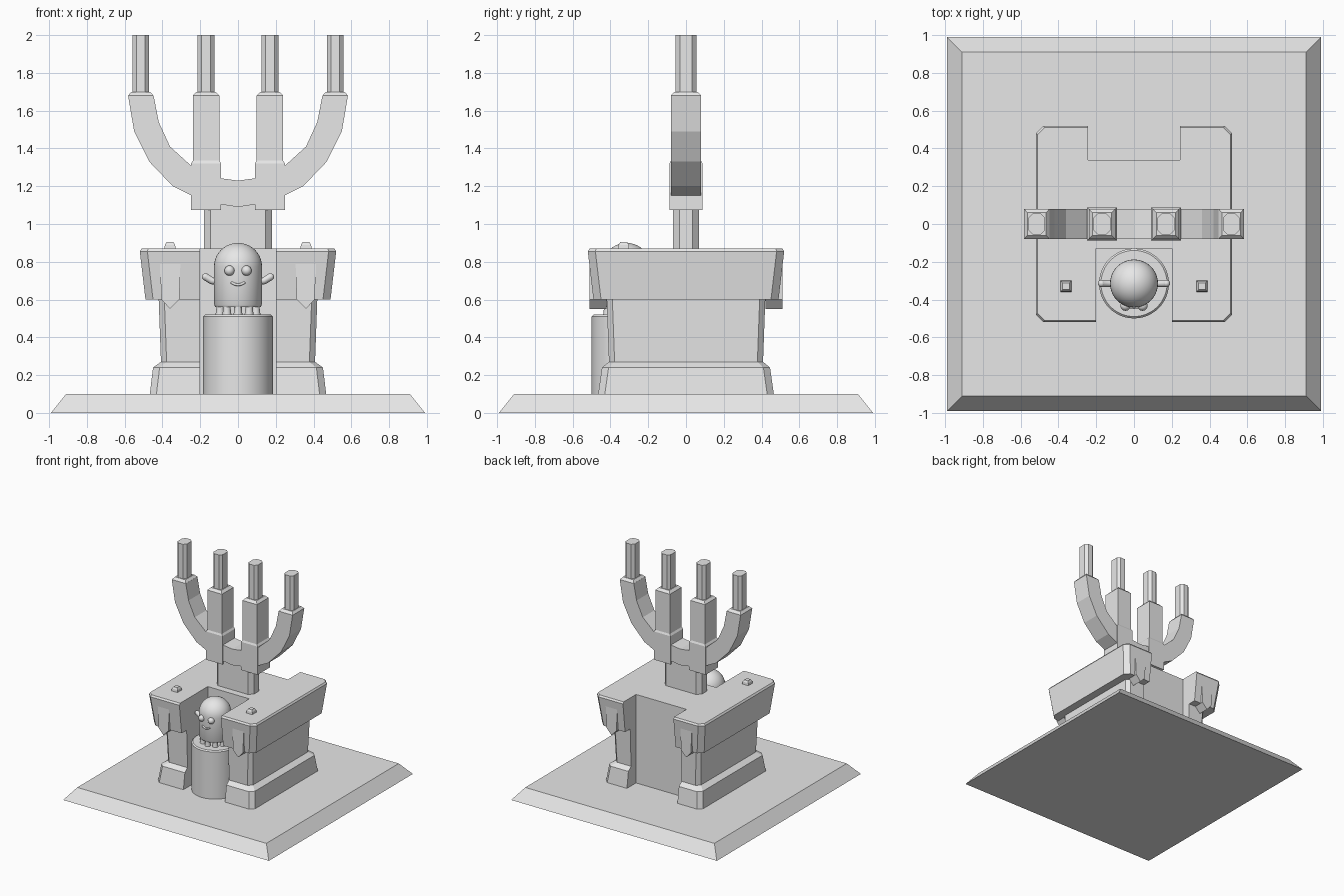
import bpy, bmesh, math
from mathutils import Vector

if "Cube" in bpy.data.objects:
    bpy.data.objects.remove(bpy.data.objects["Cube"])

stone = bpy.data.materials.new("grey_stone")
stone.diffuse_color = (0.8, 0.8, 0.8, 1)
stone.use_nodes = True
stone.node_tree.nodes["Principled BSDF"].inputs["Base Color"].default_value = stone.diffuse_color


def finish(name, bm, smooth=False):
    bmesh.ops.recalc_face_normals(bm, faces=bm.faces)
    me = bpy.data.meshes.new(name)
    bm.to_mesh(me)
    bm.free()
    me.materials.append(stone)
    ob = bpy.data.objects.new(name, me)
    bpy.context.collection.objects.link(ob)
    if smooth:
        bpy.ops.object.select_all(action='DESELECT')
        ob.select_set(True)
        bpy.context.view_layer.objects.active = ob
        bpy.ops.object.shade_smooth_by_angle(angle=math.radians(40))
    return ob


def skin(name, rings, smooth=False):
    """Join rings of points with side faces and cap both ends."""
    bm = bmesh.new()
    loops = [[bm.verts.new(p) for p in ring] for ring in rings]
    for a, b in zip(loops, loops[1:]):
        n = len(a)
        for i in range(n):
            j = (i + 1) % n
            bm.faces.new((a[i], a[j], b[j], b[i]))
    bm.faces.new(loops[0][::-1])
    bm.faces.new(loops[-1])
    return finish(name, bm, smooth)


def block(name, sections, cx=0, cy=0):
    """Stack of rectangles (z, half x, half y, corner chamfer)."""
    rings = []
    for z, hx, hy, c in sections:
        ring = []
        for sx, sy in ((1, 1), (-1, 1), (-1, -1), (1, -1)):
            a = (cx + sx * hx, cy + sy * (hy - c), z)
            b = (cx + sx * (hx - c), cy + sy * hy, z)
            ring += ([a, b] if sx * sy > 0 else [b, a]) if c else [a]
        rings.append(ring)
    return skin(name, rings)


def lathe(name, profile, cx, cy, n=32):
    return skin(name, [[(cx + r * math.cos(2 * math.pi * i / n),
                         cy + r * math.sin(2 * math.pi * i / n), z)
                        for i in range(n)] for r, z in profile], True)


def ball(name, pos, r):
    bm = bmesh.new()
    bmesh.ops.create_uvsphere(bm, u_segments=20, v_segments=12, radius=r)
    bmesh.ops.translate(bm, verts=bm.verts, vec=pos)
    return finish(name, bm, True)


def tube(name, pts, r):
    """Round tube along a path, with ball ends."""
    pts = [Vector(p) for p in pts]
    rings = []
    for i, p in enumerate(pts):
        d = (pts[min(i + 1, len(pts) - 1)] - pts[max(i - 1, 0)]).normalized()
        u = d.cross(Vector((0, 1, 0))).normalized()
        v = d.cross(u)
        rings.append([p + r * (math.cos(a) * u + math.sin(a) * v)
                      for a in (k * math.pi / 6 for k in range(12))])
    skin(name, rings, True)
    ball(name + "_start", pts[0], r)
    ball(name + "_end", pts[-1], r)


# Ground slab
block("base_slab", [(0, .99, .99, 0), (.1, .91, .91, 0)])

# Pedestal with flared foot and overhanging cap
pedestal = block("pedestal", [
    (.1, .467, .465, .035), (.24, .45, .445, .035), (.27, .408, .408, .03),
    (.6, .42, .42, .03), (.6, .49, .49, .04), (.855, .52, .52, .04),
    (.87, .51, .51, .035)])

# Full height niches in the front and back
for label, hx, y0, y1 in (("front", .2, -.7, -.13), ("back", .243, .34, .7)):
    cutter = block(label + "_niche_cutter",
                   [(.02, hx, (y1 - y0) / 2, 0), (1, hx, (y1 - y0) / 2, 0)],
                   0, (y0 + y1) / 2)
    cutter.hide_render = True
    cutter.hide_viewport = True
    mod = pedestal.modifiers.new(label + "_niche", 'BOOLEAN')
    mod.operation = 'DIFFERENCE'
    mod.solver = 'EXACT'
    mod.object = cutter

# Hanging pointed tabs on the cap and studs on its top
for sx in (-1, 1):
    for sy in (-1, 1):
        tab = [(.305, .8), (.415, .8), (.405, .6), (.36, .55), (.31, .6)]
        skin("hanging_tab", [[(sx * x, sy * y, z) for x, z in tab]
                             for y in (.42, .512)])
    block("stud", [(.86, .031, .031, 0), (.89, .027, .027, 0),
                   (.905, .018, .018, 0)], sx * .36, -.33)

# Candelabra stem
block("stem", [(.86, .18, .07, .035), (1.2, .18, .07, .035)])

# U-shaped outer arms: outer and inner outlines, mirrored
outer = [(.582, 1.68), (.55, 1.49), (.47, 1.33), (.345, 1.2), (.245, 1.15), (.1, 1.105)]
inner = [(.447, 1.68), (.42, 1.54), (.36, 1.41), (.25, 1.31), (.18, 1.275), (.1, 1.243)]
outer = outer + [(0, 1.09)] + [(-x, z) for x, z in outer[::-1]]
inner = inner + [(0, 1.23)] + [(-x, z) for x, z in inner[::-1]]
skin("curved_arms", [[(a[0], -.08, a[1]), (a[0], .08, a[1]),
                      (b[0], .08, b[1]), (b[0], -.08, b[1])]
                     for a, b in zip(outer, inner)])

# Arm shoulders, upright arms, collars and candles
for sx in (-1, 1):
    x = sx * .515
    block("arm_shoulder", [(1.68, .067, .08, 0), (1.7, .05, .06, 0)], x)
    block("outer_candle", [(1.69, .045, .055, .022), (2, .045, .055, .022)], x)
    x = sx * .169
    block("collar", [(1.075, .08, .087, 0), (1.32, .08, .087, 0),
                     (1.335, .07, .08, 0)], x)
    block("upright_arm", [(1.3, .07, .08, 0), (1.68, .07, .08, 0),
                          (1.7, .05, .06, 0)], x)
    block("inner_candle", [(1.69, .045, .055, .022), (2, .045, .055, .022)], x)

# Round plinth inside the front niche
GY = -.315
lathe("round_plinth", [(.185, .1), (.185, .51), (.175, .52)], 0, GY, 48)

# Little domed figure
dome = [(.127 * math.cos(a), .775 + .125 * math.sin(a))
        for a in (k * math.pi / 20 for k in range(10))]
lathe("figure_body", [(.12, .56), (.127, .575)] + dome + [(.004, .9)], 0, GY, 40)
for k in range(10):
    a = 2 * math.pi * (k + .5) / 10
    lathe("figure_foot", [(.024, .518), (.02, .55), (.02, .58)],
          .1 * math.cos(a), GY + .1 * math.sin(a), 12)
for sx in (-1, 1):
    ball("eye", (sx * .045, GY - .118, .753), .027)
    tube("figure_arm", [(sx * .11, GY, .695), (sx * .14, GY, .7),
                        (sx * .172, GY, .72)], .019)
tube("mouth", [(x, GY - math.sqrt(.127 ** 2 - x * x), .678 + 10 * x * x)
               for x in (-.032, -.016, 0, .016, .032)], .007)
